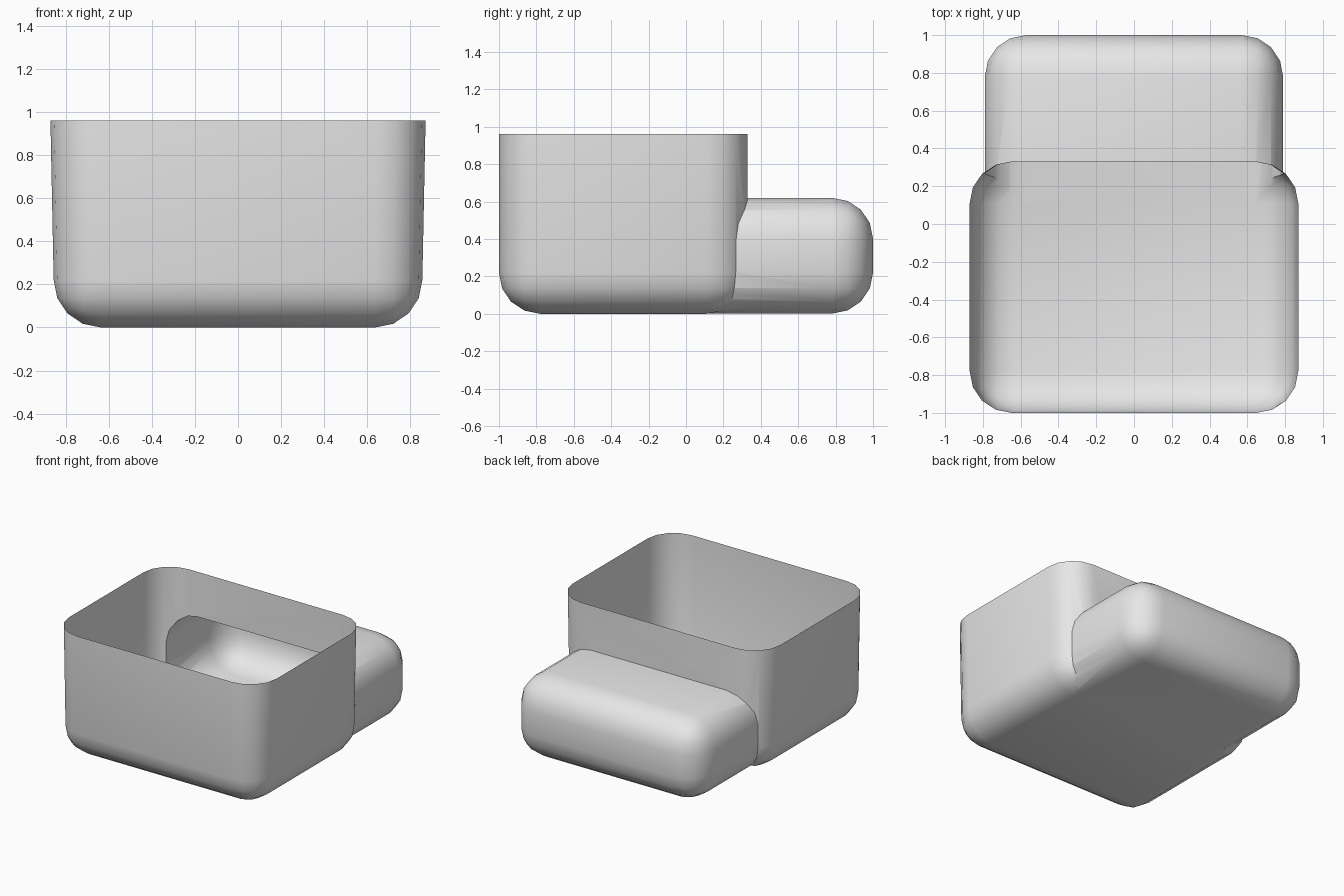
import bpy, bmesh
from math import radians

cube = bpy.data.objects.get("Cube")
if cube:
    bpy.data.objects.remove(cube, do_unlink=True)

RADIUS = 0.22
grey = bpy.data.materials.new("plain grey")
grey.use_nodes = True
grey.diffuse_color = (0.8, 0.8, 0.8, 1)
grey.node_tree.nodes["Principled BSDF"].inputs["Base Color"].default_value = (0.8, 0.8, 0.8, 1)


def rounded_box(name, low, high, square_cap):
    """Box with rounded edges, except around the cap chosen by square_cap(co)."""
    bm = bmesh.new()
    bmesh.ops.create_cube(bm, size=1)
    for v in bm.verts:
        v.co = [lo + (c + 0.5) * (hi - lo) for c, lo, hi in zip(v.co, low, high)]
    edges = [e for e in bm.edges if not all(square_cap(v.co) for v in e.verts)]
    bmesh.ops.bevel(bm, geom=edges, offset=RADIUS, offset_type='OFFSET',
                    segments=4, profile=0.5, affect='EDGES')
    mesh = bpy.data.meshes.new(name)
    bm.to_mesh(mesh)
    bm.free()
    mesh.materials.append(grey)
    obj = bpy.data.objects.new(name, mesh)
    bpy.context.collection.objects.link(obj)
    return obj


# Open tub, its sides flaring slightly towards the rim
RIM = 0.96
tub = rounded_box("open_tub", (-0.855, -1, 0), (0.855, 0.33, RIM),
                  lambda co: co.z > RIM - 0.01)
for v in tub.data.vertices:
    if v.co.z > RIM - 0.01:
        v.co.x *= 0.87 / 0.855

# Low rear compartment, open into the tub
START = -0.1
rear = rounded_box("rear_compartment", (-0.79, START, 0.001), (0.79, 1, 0.62),
                   lambda co: co.y < START + 0.01)
rear.hide_render = True

# Join both volumes into one skin
join = tub.modifiers.new("join", 'BOOLEAN')
join.operation = 'UNION'
join.solver = 'EXACT'
join.object = rear
bpy.context.view_layer.objects.active = tub
tub.select_set(True)
bpy.ops.object.modifier_apply(modifier=join.name)
bpy.data.objects.remove(rear, do_unlink=True)

# Remove the lid so the skin is open at the rim
bm = bmesh.new()
bm.from_mesh(tub.data)
lid = [f for f in bm.faces if all(v.co.z > RIM - 0.01 for v in f.verts)]
bmesh.ops.delete(bm, geom=lid, context='FACES')
bm.to_mesh(tub.data)
bm.free()

bpy.ops.object.shade_smooth_by_angle(angle=radians(35))
